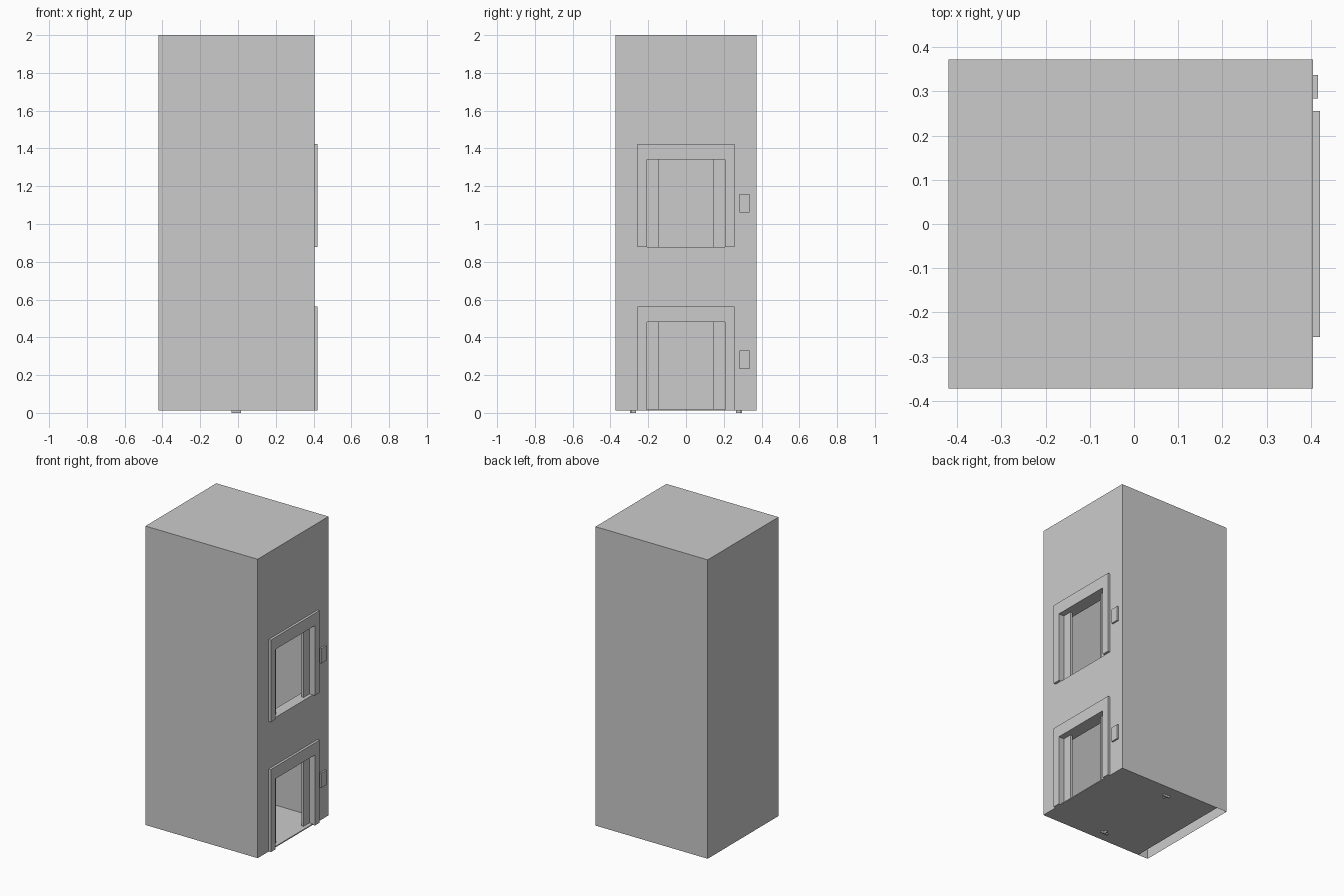
import bpy, bmesh

if "Cube" in bpy.data.objects:
    bpy.data.objects.remove(bpy.data.objects["Cube"])


def box(name, x, y, z, open_bottom=False):
    bm = bmesh.new()
    bmesh.ops.create_cube(bm, size=1)
    for v in bm.verts:
        v.co = [r[0] if c < 0 else r[1] for c, r in zip(v.co, (x, y, z))]
    if open_bottom:
        bm.normal_update()
        faces = [f for f in bm.faces if f.normal.z < -0.5]
        bmesh.ops.delete(bm, geom=faces, context='FACES_ONLY')
    return finish(name, bm)


def finish(name, bm):
    bmesh.ops.recalc_face_normals(bm, faces=bm.faces)
    me = bpy.data.meshes.new(name)
    bm.to_mesh(me)
    bm.free()
    ob = bpy.data.objects.new(name, me)
    bpy.context.collection.objects.link(ob)
    return ob


def prism(name, profile, offset):
    """Closed polygon profile extruded along an offset."""
    bm = bmesh.new()
    face = bm.faces.new([bm.verts.new(p) for p in profile])
    ext = bmesh.ops.extrude_face_region(bm, geom=[face], use_keep_orig=True)
    verts = [g for g in ext['geom'] if isinstance(g, bmesh.types.BMVert)]
    bmesh.ops.translate(bm, verts=verts, vec=offset)
    return finish(name, bm)


def cut(target, cutter):
    cutter.hide_render = True
    cutter.display_type = 'WIRE'
    cutter.hide_set(True)
    m = target.modifiers.new(cutter.name, 'BOOLEAN')
    m.operation = 'DIFFERENCE'
    m.solver = 'EXACT'
    m.object = cutter


W = 0.372                       # half width of the shaft
XB, XF = -0.42, 0.405           # back and door faces
XI = -0.345                     # inner face of back wall
Z0, FLOOR = 0.013, 0.02

# Hollow shaft body, with a separate back wall that is open underneath
shaft = box("shaft_walls", (XI, XF), (-W, W), (Z0, 2.0))
cut(shaft, box("shaft_cavity_cutter", (XI - 0.05, 0.333), (-0.297, 0.297), (FLOOR, 1.925)))
box("back_wall", (XB, XI), (-W, W), (Z0, 2.0), open_bottom=True)

# Landings: opening, surround, sliding door leaves, call panel
for level, sill, head, outer, panel in (("lower", FLOOR, 0.482, 0.562, 0.233),
                                        ("upper", 0.877, 1.342, 1.423, 1.06)):
    cut(shaft, box(level + "_opening_cutter", (0.25, 0.5), (-0.207, 0.207), (sill, head)))
    bottom = Z0 if level == "lower" else sill
    a, b = 0.256, 0.207
    outline = [(-a, bottom), (-a, outer), (a, outer), (a, bottom),
               (b, bottom), (b, head), (-b, head), (-b, bottom)]
    prism(level + "_door_surround", [(XF, y, z) for y, z in outline], (0.016, 0, 0))
    for side, s in (("left", -1), ("right", 1)):
        box(f"{level}_{side}_door_leaf", (0.365, 0.381),
            sorted((s * 0.145, s * 0.207)), (sill, head))
    box(level + "_call_panel", (XF, 0.416), (0.284, 0.337), (panel, panel + 0.098))

# T-section guide rails on both side walls, poking through the floor
for side, s in (("left", -1), ("right", 1)):
    t = [(-0.035, 0.296), (0.015, 0.296), (0.015, 0.288), (-0.006, 0.288),
         (-0.006, 0.266), (-0.014, 0.266), (-0.014, 0.288), (-0.035, 0.288)]
    prism(side + "_guide_rail", [(x, s * y, 0) for x, y in t], (0, 0, 1.92))
